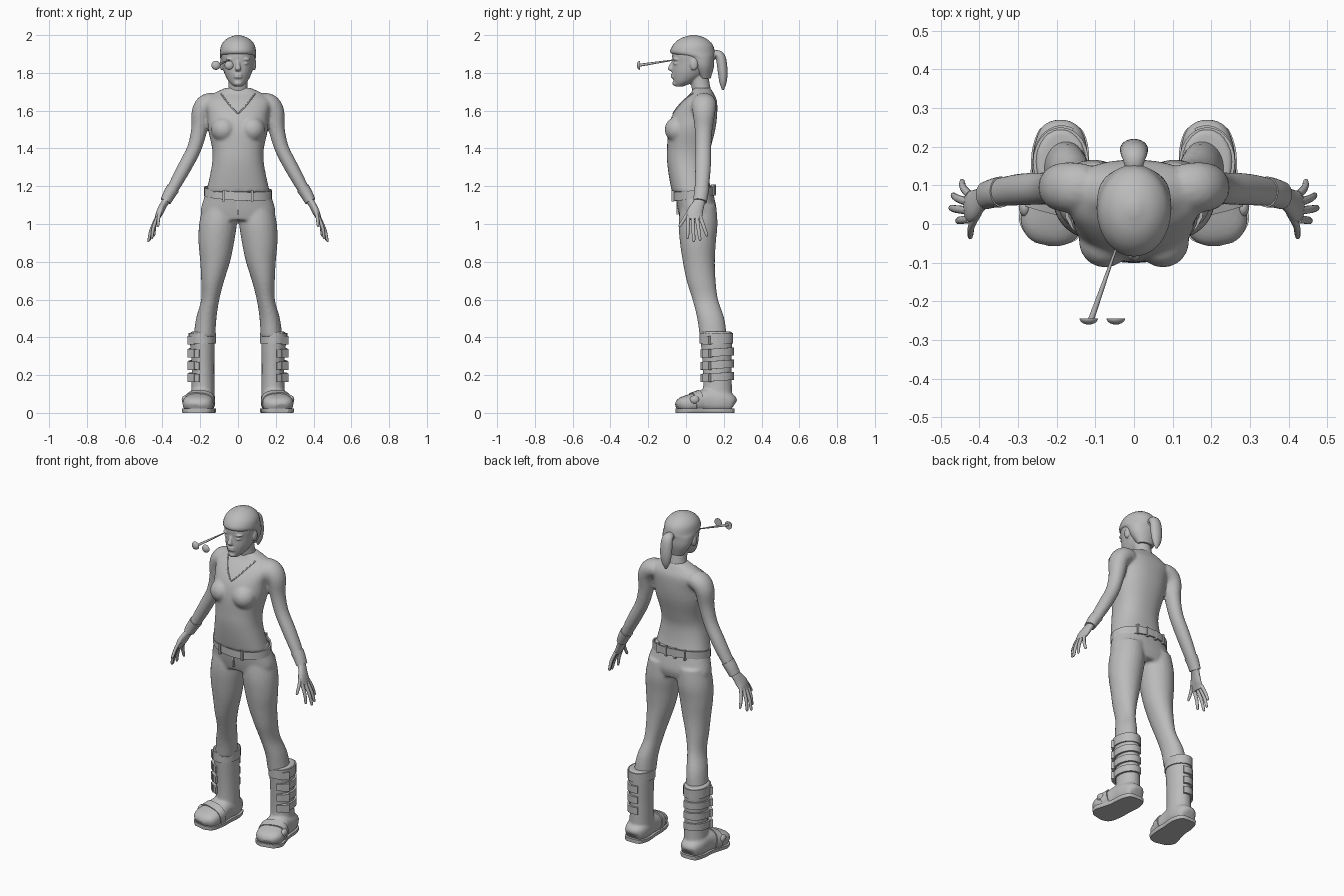
import bpy, bmesh, math
from mathutils import Vector, Matrix
from mathutils.bvhtree import BVHTree

cube = bpy.data.objects.get("Cube")
if cube:
    bpy.data.objects.remove(cube, do_unlink=True)

grey = bpy.data.materials.new("plain grey")
grey.use_nodes = True
grey.diffuse_color = (0.5, 0.5, 0.5, 1)
grey.node_tree.nodes["Principled BSDF"].inputs["Base Color"].default_value = (0.5, 0.5, 0.5, 1)
UP = Vector((0, 0, 1))
SIDES = (("left", 1), ("right", -1))


def smooth_rings(rings, steps=4):
    """Catmull-Rom interpolation through the given cross-sections."""
    pts = [Vector(r) for r in rings]
    out = []
    for i in range(len(pts) - 1):
        a, b, c, d = pts[max(i - 1, 0)], pts[i], pts[i + 1], pts[min(i + 2, len(pts) - 1)]
        for s in range(steps):
            t = s / steps
            out.append(b + (c - a) * (t / 2) + (a * 2 - b * 5 + c * 4 - d) * (t * t / 2)
                       + (b * 3 - a - c * 3 + d) * (t ** 3 / 2))
    return out + [pts[-1]]


def loft(bm, rings, side=1, axis=None, power=2.0, n=24, low=-9, high=9):
    """Skin over rings of (x, y, z, half width, half depth)."""
    rings = smooth_rings(rings)
    centres = [Vector(r[:3]) for r in rings]
    loops = []
    for i, r in enumerate(rings):
        t = axis or (centres[min(i + 1, len(rings) - 1)] - centres[max(i - 1, 0)]).normalized()
        u = (Vector((1, 0, 0)) - t * t.x).normalized()
        v = t.cross(u)
        loop = []
        for k in range(n):
            a = math.tau * k / n
            c, s = (math.copysign(abs(f) ** (2 / power), f) for f in (math.cos(a), math.sin(a)))
            p = centres[i] + u * c * max(r[3], 0.002) + v * s * max(r[4], 0.002)
            loop.append(bm.verts.new((p.x * side, p.y, min(max(p.z, low), high))))
        loops.append(loop)
    for a, b in zip(loops, loops[1:]):
        for k in range(n):
            bm.faces.new((a[k], a[k - 1], b[k - 1], b[k]))
    bm.faces.new(loops[0])
    bm.faces.new(loops[-1])


def ball(bm, centre, size, side=1):
    m = Matrix.Translation((centre[0] * side, centre[1], centre[2])) @ Matrix.Diagonal((*size, 1))
    bmesh.ops.create_uvsphere(bm, u_segments=20, v_segments=12, radius=1, matrix=m)


def box(bm, centre, size, turn=0):
    m = Matrix.Translation(centre) @ Matrix.Rotation(turn, 4, "Z") @ Matrix.Diagonal((*size, 1))
    bmesh.ops.create_cube(bm, size=1, matrix=m)


def band(bm, centre, rx, ry, height, start, end, side=1, thick=0.008, dip=lambda a: 0):
    """Upright curved strap with thickness, angles measured from the outside."""
    n = 28
    loops = []
    for k in range(n + 1):
        a = math.radians(start + (end - start) * k / n)
        loop = []
        for off, h in ((0, -1), (thick, -1), (thick, 1), (0, 1)):
            loop.append(bm.verts.new(((centre[0] + (rx + off) * math.cos(a)) * side,
                                      centre[1] + (ry + off) * math.sin(a),
                                      centre[2] + h * height / 2 + dip(a))))
        loops.append(loop)
    for a, b in zip(loops, loops[1:]):
        for k in range(4):
            bm.faces.new((a[k], a[k - 1], b[k - 1], b[k]))
    bm.faces.new(loops[0])
    bm.faces.new(loops[-1])


def finish(name, bm, voxel=0, relax=3, hard=False):
    bmesh.ops.recalc_face_normals(bm, faces=bm.faces)
    mesh = bpy.data.meshes.new(name)
    bm.to_mesh(mesh)
    bm.free()
    mesh.materials.append(grey)
    obj = bpy.data.objects.new(name, mesh)
    bpy.context.collection.objects.link(obj)
    if voxel:
        fuse = obj.modifiers.new("fuse", "REMESH")
        fuse.mode = "VOXEL"
        fuse.voxel_size = voxel
        fuse.use_smooth_shade = True
        soft = obj.modifiers.new("relax", "SMOOTH")
        soft.factor, soft.iterations = 0.5, relax
    else:
        bpy.context.view_layer.objects.active = obj
        bpy.ops.object.select_all(action="DESELECT")
        obj.select_set(True)
        bpy.ops.object.shade_smooth_by_angle(angle=math.radians(20 if hard else 50))
    return obj


# Shirt: torso, bust and sleeves fused together
bm = bmesh.new()
loft(bm, [(0, .03, 1.17, .168, .105), (0, .015, 1.25, .15, .105), (0, .008, 1.33, .136, .108),
          (0, .015, 1.4, .137, .115), (0, .03, 1.5, .158, .125), (0, .047, 1.58, .163, .118),
          (0, .072, 1.65, .175, .092), (0, .085, 1.69, .13, .062), (0, .085, 1.72, .068, .045)],
     axis=UP, power=2.3, n=40)
for _, s in SIDES:
    ball(bm, (.075, -.045, 1.5), (.068, .068, .068), s)
    loft(bm, [(.12, .095, 1.645, .05, .06), (.165, .095, 1.633, .056, .065), (.194, .095, 1.59, .052, .06),
              (.205, .093, 1.5, .043, .047), (.232, .092, 1.4, .038, .042), (.283, .09, 1.3, .037, .042),
              (.338, .084, 1.2, .032, .038), (.378, .076, 1.13, .025, .032)], s)
shirt = finish("shirt", bm, 0.009)

# Neckline seam laid on the chest
bpy.context.view_layer.update()
tree = BVHTree.FromObject(shirt, bpy.context.evaluated_depsgraph_get())
path = []
for k in range(-10, 11):
    t = abs(k) / 10
    hit = tree.ray_cast(Vector((.09 * k / 10, -1, 1.585 + .105 * t ** 1.2)), Vector((0, 1, 0)))[0]
    if hit:
        path.append(hit)
path = [Vector((-.08, .12, 1.7))] + path + [Vector((.08, .12, 1.7))]
curve = bpy.data.curves.new("neckline", "CURVE")
curve.dimensions = "3D"
curve.bevel_depth = 0.004
line = curve.splines.new("POLY")
line.points.add(len(path) - 1)
for point, p in zip(line.points, path):
    point.co = (*p, 1)
curve.materials.append(grey)
bpy.context.collection.objects.link(bpy.data.objects.new("neckline", curve))

# Trousers: hips and both legs
bm = bmesh.new()
loft(bm, [(0, .035, 1.2, .16, .1), (0, .05, 1.13, .182, .102), (0, .06, 1.07, .198, .102),
          (0, .06, 1.02, .19, .09)], axis=UP, power=2.3, n=40)
for _, s in SIDES:
    loft(bm, [(.095, .065, 1.1, .09, .095), (.106, .064, 1, .1, .103), (.115, .063, .9, .094, .095),
              (.121, .068, .8, .079, .085), (.134, .08, .7, .061, .077), (.147, .102, .6, .048, .068),
              (.168, .131, .5, .054, .072), (.178, .145, .4, .058, .072)], s, axis=UP)
finish("trousers", bm, 0.009)

# Sagging belt with loops and fly
bm = bmesh.new()
band(bm, (0, .042, 1.165), .172, .108, .045, 0, 360, thick=.009,
     dip=lambda a: .018 * math.sin(a) - .008 * math.cos(a))
finish("belt", bm, hard=True)
bm = bmesh.new()
for x in (-.09, -.03, .03, .09):
    box(bm, (x, .155 - abs(x) * .15, 1.18), (.012, .016, .06))
for x in (-.075, .075):
    box(bm, (x, -.068, 1.148), (.012, .016, .06))
box(bm, (0, -.045, 1.1), (.012, .012, .1))
finish("belt_loops_and_fly", bm, hard=True)

# Head, neck and face fused together
bm = bmesh.new()
loft(bm, [(0, -.036, 1.728, .022, .02), (0, -.008, 1.755, .05, .058), (0, .02, 1.8, .073, .093),
          (0, .035, 1.85, .085, .106), (0, .035, 1.9, .09, .108), (0, .037, 1.95, .081, .094),
          (0, .04, 1.985, .045, .05)], axis=UP)
loft(bm, [(0, .095, 1.66, .07, .05), (0, .08, 1.72, .052, .05), (0, .065, 1.8, .05, .05)], axis=UP)
loft(bm, [(0, -.066, 1.865, .009, .008), (0, -.077, 1.84, .011, .012), (0, -.082, 1.82, .016, .014),
          (0, -.074, 1.809, .012, .006)], axis=UP)
for z in (1.791, 1.779):
    ball(bm, (0, -.066, z), (.025, .015, .008))
ball(bm, (0, -.052, 1.745), (.024, .02, .016))
for _, s in SIDES:
    ball(bm, (.036, -.052, 1.872), (.028, .017, .008), s)
    ball(bm, (.035, -.05, 1.85), (.02, .016, .009), s)
    ball(bm, (.086, .042, 1.845), (.011, .02, .032), s)
finish("head", bm, 0.005, 2)

# Hair cap with fringe, tied into a ponytail
bm = bmesh.new()
loft(bm, [(0, .1, 1.77, .05, .03), (0, .086, 1.83, .085, .061), (0, .07, 1.88, .094, .08),
          (0, .036, 1.905, .096, .117), (0, .037, 1.95, .087, .104), (0, .038, 1.983, .056, .066),
          (0, .04, 2, .012, .015)], axis=UP, n=32)
finish("hair", bm)
bm = bmesh.new()
loft(bm, [(0, .125, 1.885, .016, .016), (0, .158, 1.9, .026, .02), (0, .183, 1.882, .034, .026),
          (0, .194, 1.81, .036, .026), (0, .196, 1.75, .026, .019), (0, .195, 1.71, .005, .005)])
finish("ponytail", bm)
bm = bmesh.new()
loft(bm, [(0, .128, 1.885, .023, .023), (0, .15, 1.896, .025, .024)])
finish("hair_tie", bm)

# Floating eye shells and a thin spike
for name, s in SIDES:
    bm = bmesh.new()
    ball(bm, (-.082 + .035 * s, -.244, 1.84), (.024, .016, .024))
    bmesh.ops.bisect_plane(bm, geom=bm.verts[:] + bm.edges[:] + bm.faces[:], plane_co=(0, -.244, 0),
                           plane_no=(0, 1, 0), clear_outer=True)
    bmesh.ops.holes_fill(bm, edges=[e for e in bm.edges if e.is_boundary])
    finish(name + "_eye_shell", bm)
bm = bmesh.new()
loft(bm, [(-.045, -.06, 1.869, .003, .003), (-.112, -.25, 1.84, .008, .008)], n=8)
finish("spike", bm)

FINGERS = (((.425, .012, 1.04), (.458, .008, .922)), ((.43, .035, 1.035), (.476, .042, .905)),
           ((.43, .057, 1.035), (.47, .075, .912)), ((.425, .075, 1.04), (.446, .112, .935)),
           ((.402, .03, 1.09), (.425, -.036, .985)))
FOOT = [(.19, .257, .045, .02, .02), (.19, .245, .05, .052, .045), (.19, .19, .06, .07, .06),
        (.195, .12, .065, .07, .065), (.202, .06, .055, .077, .055), (.216, 0, .046, .08, .046),
        (.224, -.03, .038, .064, .037), (.228, -.047, .03, .035, .02)]

for name, s in SIDES:
    # Hand with fingers, and wrist band
    bm = bmesh.new()
    loft(bm, [(.37, .078, 1.14, .022, .028), (.392, .066, 1.105, .019, .032), (.415, .047, 1.06, .018, .042),
              (.43, .044, 1.025, .012, .038)], s)
    for base, tip in FINGERS:
        a, b = Vector(base), Vector(tip)
        mid = a.lerp(b, .5) + Vector((.006, 0, 0))
        loft(bm, [(*a, .01, .011), (*mid, .009, .01), (*a.lerp(b, .92), .007, .008), (*b, .002, .002)], s, n=10)
    finish(name + "_hand", bm)
    bm = bmesh.new()
    loft(bm, [(.343, .083, 1.19, .035, .04), (.362, .08, 1.16, .033, .038), (.383, .074, 1.12, .029, .036)], s)
    finish(name + "_cuff", bm)

    # Boot shaft, shoe and sole
    bm = bmesh.new()
    loft(bm, [(.189, .16, .43, .066, .086), (.188, .162, .35, .065, .082), (.185, .165, .25, .06, .077),
              (.185, .167, .15, .061, .076), (.188, .165, .05, .066, .082)], s, axis=UP)
    loft(bm, FOOT, s, power=2.6, low=.005)
    finish(name + "_boot", bm, 0.008, 2)
    bm = bmesh.new()
    loft(bm, [(x, y, .03, w * 1.05, .04) for x, y, z, w, d in FOOT], s, power=5, low=0, high=.022)
    finish(name + "_sole", bm, hard=True)

    # Collar, outer straps and buckles
    bm = bmesh.new()
    band(bm, (.189, .161, .395), .064, .081, .055, 0, 360, s)
    for z in (.32, .255, .19):
        band(bm, (.187, .165, z), .062, .078, .042, -75, 115, s, .012, lambda a: .006 * math.sin(a))
    finish(name + "_boot_straps", bm, hard=True)
    bm = bmesh.new()
    for z in (.385, .315, .25, .185):
        box(bm, (.243 * s, .112, z), (.045, .022, .045), .75 * s)
    finish(name + "_buckles", bm, hard=True)

    # Instep strap and side clasp on the shoe
    bm = bmesh.new()
    loft(bm, [(.2, .075, .061, .081, .061), (.21, .035, .054, .085, .054)], s, power=2.6, low=.01)
    ball(bm, (.282, .045, .07), (.016, .026, .022), s)
    finish(name + "_instep_strap", bm)
